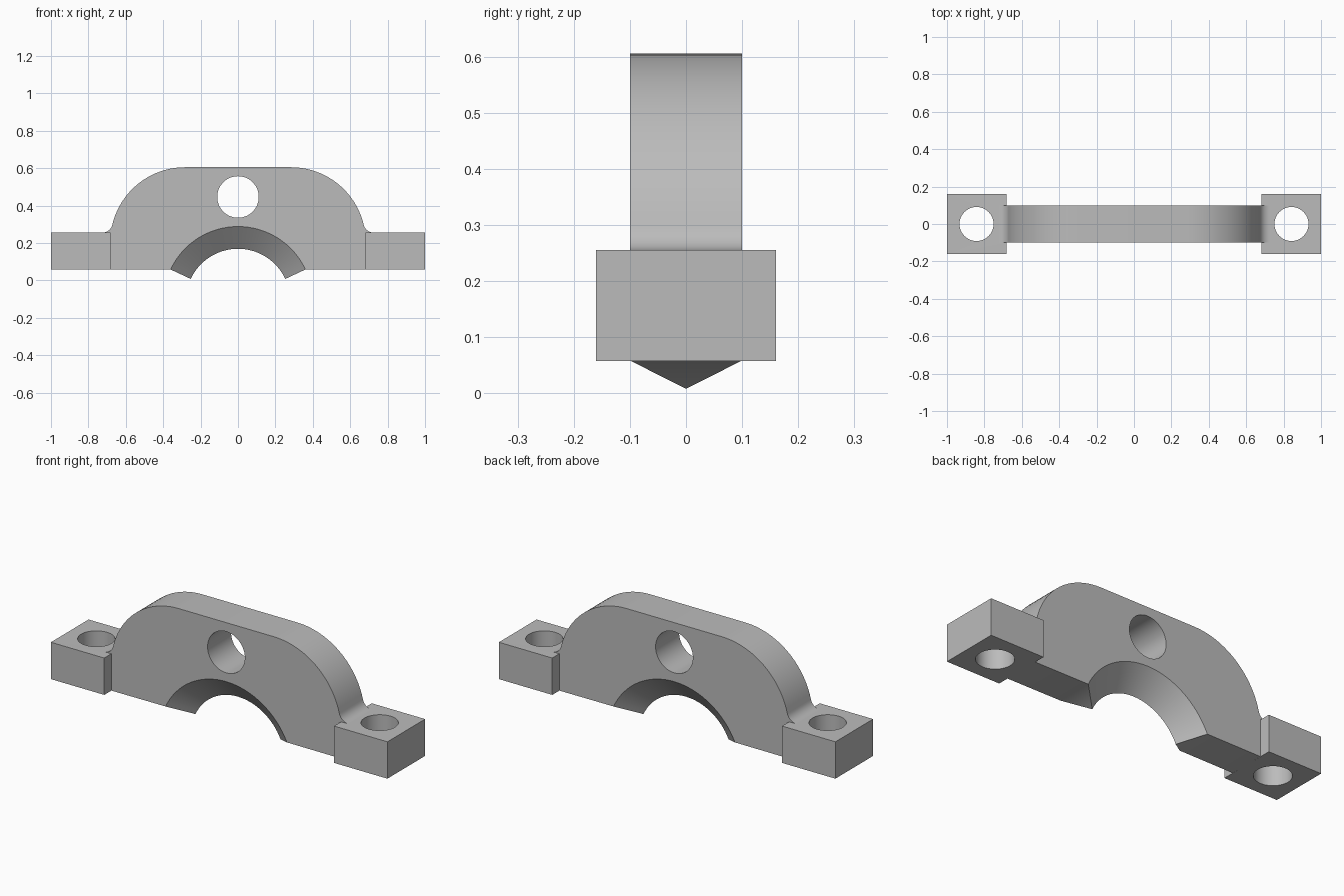
import bpy, bmesh
from math import sin, cos, atan2, radians, sqrt, pi
from mathutils import Vector

if "Cube" in bpy.data.objects:
    bpy.data.objects.remove(bpy.data.objects["Cube"], do_unlink=True)

grey = bpy.data.materials.new("plain grey")
grey.use_nodes = True
colour = (0.5, 0.5, 0.5, 1)
grey.diffuse_color = colour
grey.node_tree.nodes["Principled BSDF"].inputs["Base Color"].default_value = colour

BASE, FOOT_TOP, TOP = 0.057, 0.255, 0.605
HALF = 0.1                                  # half thickness of the plate
ARCH_Z, ARCH_R, RIDGE_R = -0.11, 0.398, 0.279
ARCH_START = radians(25)


def finish(bm, name):
    bmesh.ops.recalc_face_normals(bm, faces=bm.faces)
    mesh = bpy.data.meshes.new(name)
    bm.to_mesh(mesh)
    bm.free()
    mesh.materials.append(grey)
    obj = bpy.data.objects.new(name, mesh)
    bpy.context.collection.objects.link(obj)
    return obj


def arc(cx, cz, r, a0, a1, n):
    steps = [a0 + (a1 - a0) * i / n for i in range(n + 1)]
    return [(cx + r * cos(a), cz + r * sin(a)) for a in steps]


def plate(name, outline, half):
    bm = bmesh.new()
    face = bm.faces.new([bm.verts.new((x, -half, z)) for x, z in outline])
    out = bmesh.ops.extrude_face_region(bm, geom=[face])
    moved = [v for v in out["geom"] if isinstance(v, bmesh.types.BMVert)]
    bmesh.ops.translate(bm, verts=moved, vec=(0, 2 * half, 0))
    return finish(bm, name)


def combine(target, other, operation):
    mod = target.modifiers.new(operation, "BOOLEAN")
    mod.object, mod.operation, mod.solver = other, operation, "EXACT"
    bpy.context.view_layer.objects.active = target
    bpy.ops.object.modifier_apply(modifier=mod.name)
    bpy.data.objects.remove(other, do_unlink=True)


def drill(target, location, radius, rotation=(0, 0, 0)):
    bpy.ops.mesh.primitive_cylinder_add(vertices=48, radius=radius, depth=1,
                                        location=location, rotation=rotation)
    cutter = bpy.context.object
    cutter.hide_render = True
    cutter.data.materials.append(grey)
    combine(target, cutter, "DIFFERENCE")


# Plate outline: shoulder arc, fillet into the foot, arch underneath
shoulder = Vector((0.283, 0.205))
shoulder_r, fillet_r = 0.4, 0.055
fillet_z = FOOT_TOP + fillet_r
reach = shoulder_r + fillet_r
fillet_x = shoulder.x + sqrt(reach ** 2 - (fillet_z - shoulder.y) ** 2)
touch = atan2(fillet_z - shoulder.y, fillet_x - shoulder.x)
side = arc(*shoulder, shoulder_r, pi / 2, touch, 20)
side += arc(fillet_x, fillet_z, fillet_r, pi + touch, 1.5 * pi, 8)[1:]
side.append((fillet_x, BASE))
mirrored = [(-x, z) for x, z in reversed(side)]
arch = arc(0, ARCH_Z, ARCH_R, pi - ARCH_START, ARCH_START, 32)
bracket = plate("clamp_bracket", side + arch[::-1] + mirrored, HALF)

# Ridge of triangular section lining the arch, sunk a little into the plate
bm = bmesh.new()
section = [(ARCH_R + 0.02, -HALF), (ARCH_R, -HALF), (RIDGE_R, 0),
           (ARCH_R, HALF), (ARCH_R + 0.02, HALF)]
rings = []
for i in range(33):
    a = ARCH_START + (pi - 2 * ARCH_START) * i / 32
    rings.append([bm.verts.new((r * cos(a), y, ARCH_Z + r * sin(a))) for r, y in section])
for a, b in zip(rings, rings[1:]):
    for k in range(5):
        j = (k + 1) % 5
        bm.faces.new((a[k], a[j], b[j], b[k]))
bm.faces.new(rings[0])
bm.faces.new(rings[-1])
combine(bracket, finish(bm, "arch_ridge"), "UNION")

# Feet with bolt holes
for s in (1, -1):
    foot = plate("foot", [(s * 0.683, BASE), (s, BASE), (s, FOOT_TOP),
                          (s * 0.683, FOOT_TOP)], 0.16)
    combine(bracket, foot, "UNION")
for s in (1, -1):
    drill(bracket, (s * 0.842, 0, 0.2), 0.091)

# Cross hole through the plate
drill(bracket, (0, 0, 0.446), 0.111, (pi / 2, 0, 0))

# Smooth the curved walls, keep the machined edges sharp
bpy.ops.object.select_all(action="DESELECT")
bracket.select_set(True)
bpy.context.view_layer.objects.active = bracket
bpy.ops.object.shade_smooth_by_angle(angle=radians(30))
